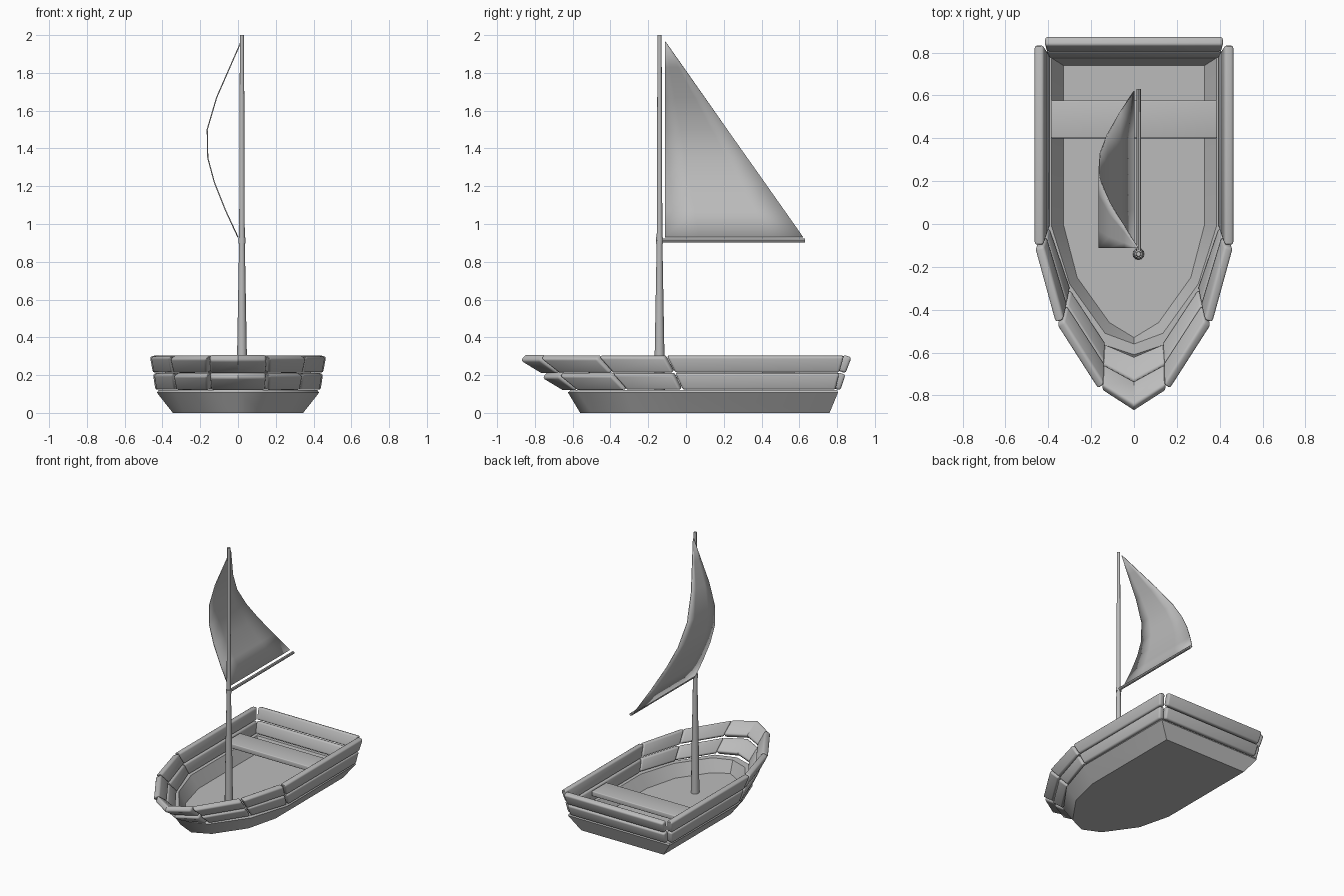
import bpy, bmesh, math
from mathutils import Vector

if "Cube" in bpy.data.objects:
    bpy.data.objects.remove(bpy.data.objects["Cube"])

grey = bpy.data.materials.new("light grey")
grey.diffuse_color = (0.5, 0.5, 0.5, 1)
grey.use_nodes = True
grey.node_tree.nodes["Principled BSDF"].inputs["Base Color"].default_value = grey.diffuse_color


def finish(name, bm, angle=35):
    bmesh.ops.recalc_face_normals(bm, faces=bm.faces)
    mesh = bpy.data.meshes.new(name)
    bm.to_mesh(mesh)
    bm.free()
    mesh.materials.append(grey)
    obj = bpy.data.objects.new(name, mesh)
    bpy.context.collection.objects.link(obj)
    bpy.ops.object.select_all(action='DESELECT')
    obj.select_set(True)
    bpy.context.view_layer.objects.active = obj
    bpy.ops.object.shade_smooth_by_angle(angle=math.radians(angle))
    return obj


def skin(bm, rings, cap=True):
    """Join equal closed rings of points with quads."""
    vs = [[bm.verts.new(p) for p in r] for r in rings]
    n = len(vs[0])
    for a, b in zip(vs, vs[1:]):
        for i in range(n):
            bm.faces.new((a[i], a[(i + 1) % n], b[(i + 1) % n], b[i]))
    if cap:
        bm.faces.new(vs[0])
        bm.faces.new(vs[-1])


def round_edges(bm, width):
    bmesh.ops.recalc_face_normals(bm, faces=bm.faces)
    edges = [e for e in bm.edges if e.calc_face_angle(0) > math.radians(55)]
    bmesh.ops.bevel(bm, geom=edges, offset=width, segments=3, profile=0.5,
                    affect='EDGES', clamp_overlap=True)


def plank(name, low, high, thick=0.045):
    """Rounded board whose middle surface spans two rows of points."""
    low, high = [Vector(p) for p in low], [Vector(p) for p in high]
    n = Vector()
    for i in range(len(low) - 1):
        n += (low[i + 1] - low[i]).cross(high[i] - low[i]).normalized()
    n.normalize()
    up = Vector((0, 0, abs(n.z) * thick * 0.3))
    off = n * thick / 2
    for row in (low, high):              # small gap at each end
        d = (row[-1] - row[0]).normalized() * 0.004
        row[0] += d
        row[-1] -= d
    rings = []
    for a, b in zip(low, high):
        a, b = a + up, b - up
        rings.append((a - off, a + off, b + off, b - off))
    bm = bmesh.new()
    skin(bm, rings)
    round_edges(bm, 0.013)
    finish(name, bm)


# planked sides: outline of each level from stern to bow
levels = [
    (0.122, [(0.415, 0.795), (0.415, -0.02), (0.315, -0.31), (0.145, -0.57), (0, -0.63)]),
    (0.213, [(0.428, 0.815), (0.428, -0.06), (0.33, -0.385), (0.15, -0.665), (0, -0.745)]),
    (0.305, [(0.444, 0.84), (0.444, -0.105), (0.347, -0.46), (0.152, -0.765), (0, -0.86)]),
]
stern = [(0.405, 0.795), (0.412, 0.823), (0.42, 0.855)]
for r, row in enumerate(("lower", "upper")):
    (z0, o0), (z1, o1) = levels[r], levels[r + 1]
    for s, side in ((1, "right"), (-1, "left")):
        for i, part in enumerate(("side", "shoulder", "cheek")):
            plank(f"{row}_{part}_plank_{side}",
                  [(s * x, y, z0) for x, y in o0[i:i + 2]],
                  [(s * x, y, z1) for x, y in o1[i:i + 2]])

    def bow(o, z):
        x, y = o[3]
        return [(x, y, z), (0, o[4][1], z), (-x, y, z)]
    plank(f"{row}_bow_plank", bow(o0, z0), bow(o1, z1))
    (xa, ya), (xb, yb) = stern[r], stern[r + 1]
    plank(f"{row}_stern_plank", [(-xa, ya, z0), (xa, ya, z0)],
          [(-xb, yb, z1), (xb, yb, z1)])


# hull tub: outer bottom, outer rim, inner rim, inner floor
def outline(half, z):
    return ([(x, y, z) for x, y in half]
            + [(-x, y, z) for x, y in reversed(half) if x > 0])


bm = bmesh.new()
skin(bm, [
    outline([(0.345, 0.76), (0.345, -0.04), (0.285, -0.28), (0.13, -0.5), (0, -0.56)], 0),
    outline([(0.425, 0.805), (0.43, -0.02), (0.335, -0.32), (0.155, -0.57), (0, -0.625)], 0.108),
    outline([(0.42, 0.80), (0.42, -0.02), (0.328, -0.31), (0.15, -0.56), (0, -0.61)], 0.12),
    outline([(0.385, 0.775), (0.385, -0.01), (0.3, -0.28), (0.135, -0.51), (0, -0.56)], 0.12),
    outline([(0.33, 0.74), (0.33, 0.0), (0.265, -0.25), (0.115, -0.46), (0, -0.53)], 0.03),
])
finish("hull_tub", bm, 40)

# bench across the boat
bm = bmesh.new()
skin(bm, [[(x, 0.40, 0.178), (x, 0.577, 0.178), (x, 0.577, 0.215), (x, 0.40, 0.215)]
          for x in (-0.388, 0.388)])
round_edges(bm, 0.006)
finish("bench", bm)


# round spars made from (position along axis, radius) profiles
def spar(name, profile, place, sides=10):
    bm = bmesh.new()
    skin(bm, [[place(r * math.cos(a), r * math.sin(a), t)
               for a in (2 * math.pi * i / sides for i in range(sides))]
              for t, r in profile])
    finish(name, bm, 40)


spar("mast", [(0.03, 0.029), (0.3, 0.026), (0.91, 0.015), (2.0, 0.011)],
     lambda u, v, t: (0.021 + u, -0.14 + v, t), 12)
spar("boom", [(-0.155, 0.011), (0.63, 0.010)],
     lambda u, v, t: (0.022 + u, t, 0.913 + v), 8)
spar("boom_collar", [(0.898, 0.019), (0.928, 0.019)],
     lambda u, v, t: (0.021 + u, -0.14 + v, t), 12)

# triangular sail bellied to one side
belly = [(0.93, 0.0), (1.07, -0.065), (1.22, -0.125), (1.35, -0.16),
         (1.5, -0.163), (1.67, -0.113), (1.83, -0.043), (1.965, 0.016)]
bm = bmesh.new()
grid = []
for z, x in belly:
    f = (1.97 - z) / 1.04
    grid.append([bm.verts.new((x, -0.112 + 0.732 * f * k / 4, z)) for k in range(5)])
for a, b in zip(grid, grid[1:]):
    for k in range(4):
        bm.faces.new((a[k], a[k + 1], b[k + 1], b[k]))
sail = finish("sail", bm, 60)
mod = sail.modifiers.new("cloth thickness", 'SOLIDIFY')
mod.thickness = 0.006
mod.offset = 0
